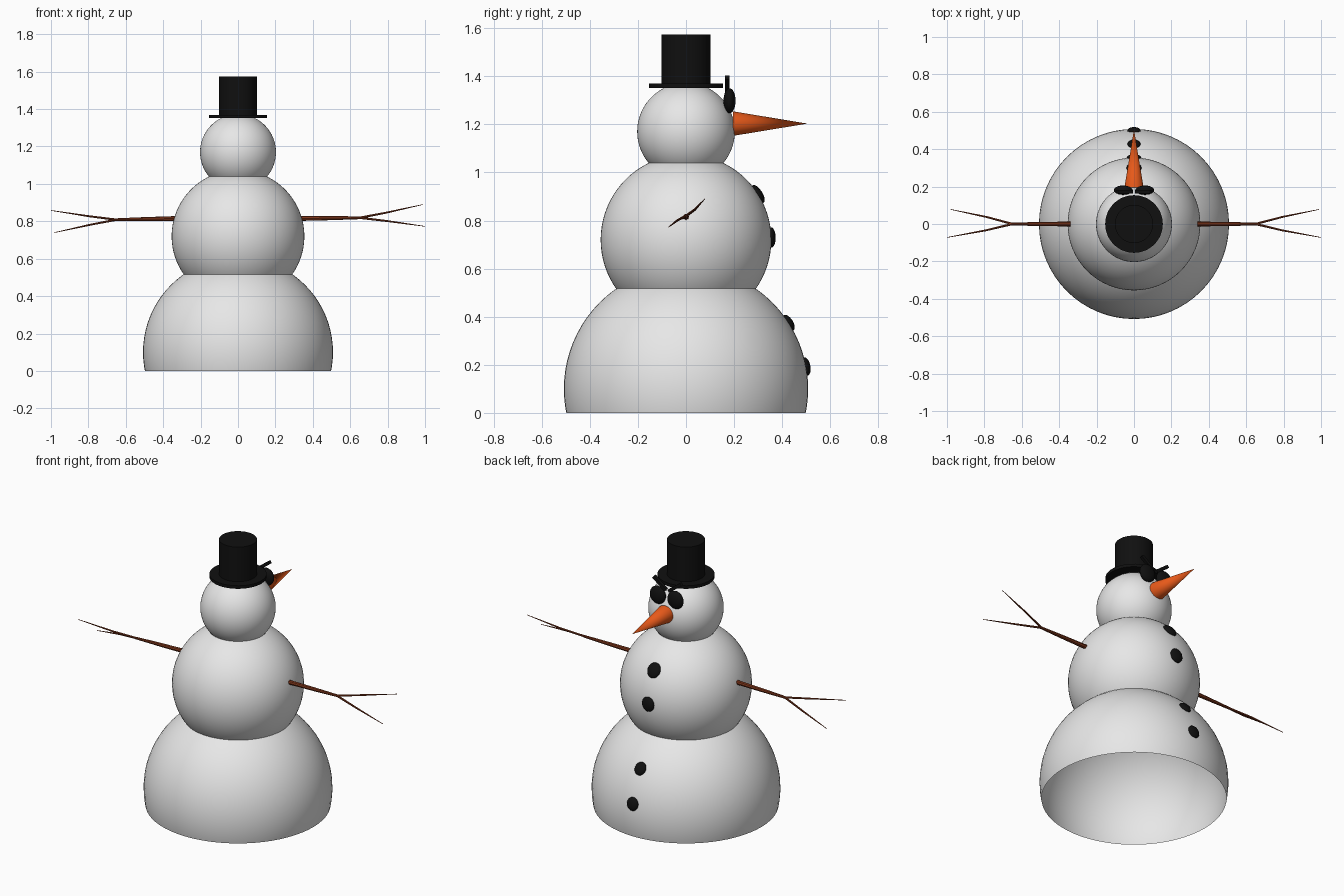
import bpy, bmesh, math
from mathutils import Vector

if "Cube" in bpy.data.objects:
    bpy.data.objects.remove(bpy.data.objects["Cube"])


def material(name, rgb):
    m = bpy.data.materials.new(name)
    m.diffuse_color = (*rgb, 1)
    m.use_nodes = True
    m.node_tree.nodes["Principled BSDF"].inputs["Base Color"].default_value = m.diffuse_color
    return m


SNOW = material("snow white", (0.8, 0.8, 0.8))
COAL = material("coal black", (0.005, 0.005, 0.005))
CARROT = material("carrot orange", (0.8, 0.1, 0.01))
WOOD = material("twig brown", (0.2, 0.035, 0.01))


def finish(name, mat):
    ob = bpy.context.object
    ob.name = name
    ob.data.materials.append(mat)
    bpy.ops.object.shade_smooth_by_angle(angle=math.radians(40))
    return ob


def ball(name, loc, size, mat, rot=(0, 0, 0), seg=24, rings=16):
    bpy.ops.mesh.primitive_uv_sphere_add(segments=seg, ring_count=rings, radius=1,
                                         location=loc, rotation=rot)
    bpy.context.object.scale = size
    return finish(name, mat)


def cone(name, r1, r2, depth, loc, mat, rot=(0, 0, 0)):
    bpy.ops.mesh.primitive_cone_add(vertices=48, radius1=r1, radius2=r2, depth=depth,
                                    location=loc, rotation=rot)
    return finish(name, mat)


# Snow balls: the lowest is cut open at the ground
BASE, MIDDLE, HEAD = (0.10, 0.508), (0.72, 0.355), (1.17, 0.203)
for name, (z, r) in (("lower_ball", BASE), ("middle_ball", MIDDLE), ("head_ball", HEAD)):
    ob = ball(name, (0, 0, z), (r, r, r), SNOW, seg=64, rings=40)
    if name == "lower_ball":
        bm = bmesh.new()
        bm.from_mesh(ob.data)
        bmesh.ops.bisect_plane(bm, geom=bm.verts[:] + bm.edges[:] + bm.faces[:],
                               plane_co=(0, 0, -z / r), plane_no=(0, 0, 1), clear_inner=True)
        bm.to_mesh(ob.data)
        bm.free()

# Top hat
cone("hat_brim", 0.154, 0.154, 0.018, (0, 0, 1.36), COAL)
cone("hat_crown", 0.102, 0.102, 0.21, (0, 0, 1.469), COAL)

# Carrot nose
cone("nose", 0.051, 0, 0.31, (0, 0.35, 1.203), CARROT, (-math.pi / 2, 0, 0))

# Eyes and slanted brows
for side, s in (("right", 1), ("left", -1)):
    ball(side + "_eye", (s * 0.058, 0.181, 1.298), (0.05, 0.025, 0.052), COAL)
    bpy.ops.mesh.primitive_cube_add(size=1, location=(s * 0.05, 0.172, 1.366),
                                    rotation=(0, -s * math.radians(37), 0))
    bpy.context.object.scale = (0.1, 0.018, 0.018)
    finish(side + "_brow", COAL)

# Buttons, flattened along the surface normal of their snow ball
for i, ((cz, r), z, w) in enumerate(((MIDDLE, 0.91, 0.043), (MIDDLE, 0.73, 0.042),
                                     (BASE, 0.375, 0.037), (BASE, 0.193, 0.038))):
    a = math.asin((z - cz) / r)
    ball(f"button_{i + 1}", (0, r * math.cos(a), cz + r * math.sin(a)),
         (w * 0.93, 0.018, w), COAL, (a, 0, 0))


# Twig arms: tapered curves with a fork
def arm(name, s, fork, high, low):
    cu = bpy.data.curves.new(name, "CURVE")
    cu.dimensions = "3D"
    cu.bevel_depth = 1
    cu.bevel_resolution = 2
    cu.use_fill_caps = True
    start, fork = Vector((s * 0.325, 0, 0.815)), Vector(fork)
    paths = [[(start, 0.013), ((start + fork) / 2, 0.011), (fork, 0.007)]]
    for tip in (high, low):
        tip = Vector(tip)
        mid = fork.lerp(tip, 0.38)
        mid.y = tip.y * 0.48
        paths.append([(fork.lerp(start, 0.06), 0.006), (mid, 0.005), (tip, 0.0015)])
    for path in paths:
        sp = cu.splines.new("POLY")
        sp.points.add(len(path) - 1)
        for p, (co, rad) in zip(sp.points, path):
            p.co = (*co, 1)
            p.radius = rad
    ob = bpy.data.objects.new(name, cu)
    bpy.context.collection.objects.link(ob)
    bpy.ops.object.select_all(action="DESELECT")
    ob.select_set(True)
    bpy.context.view_layer.objects.active = ob
    bpy.ops.object.convert(target="MESH")
    finish(name, WOOD)


arm("right_arm", 1, (0.67, 0, 0.819), (0.99, 0.078, 0.89), (1.0, -0.072, 0.773))
arm("left_arm", -1, (-0.67, 0, 0.808), (-1.0, -0.072, 0.858), (-0.98, 0.078, 0.74))
